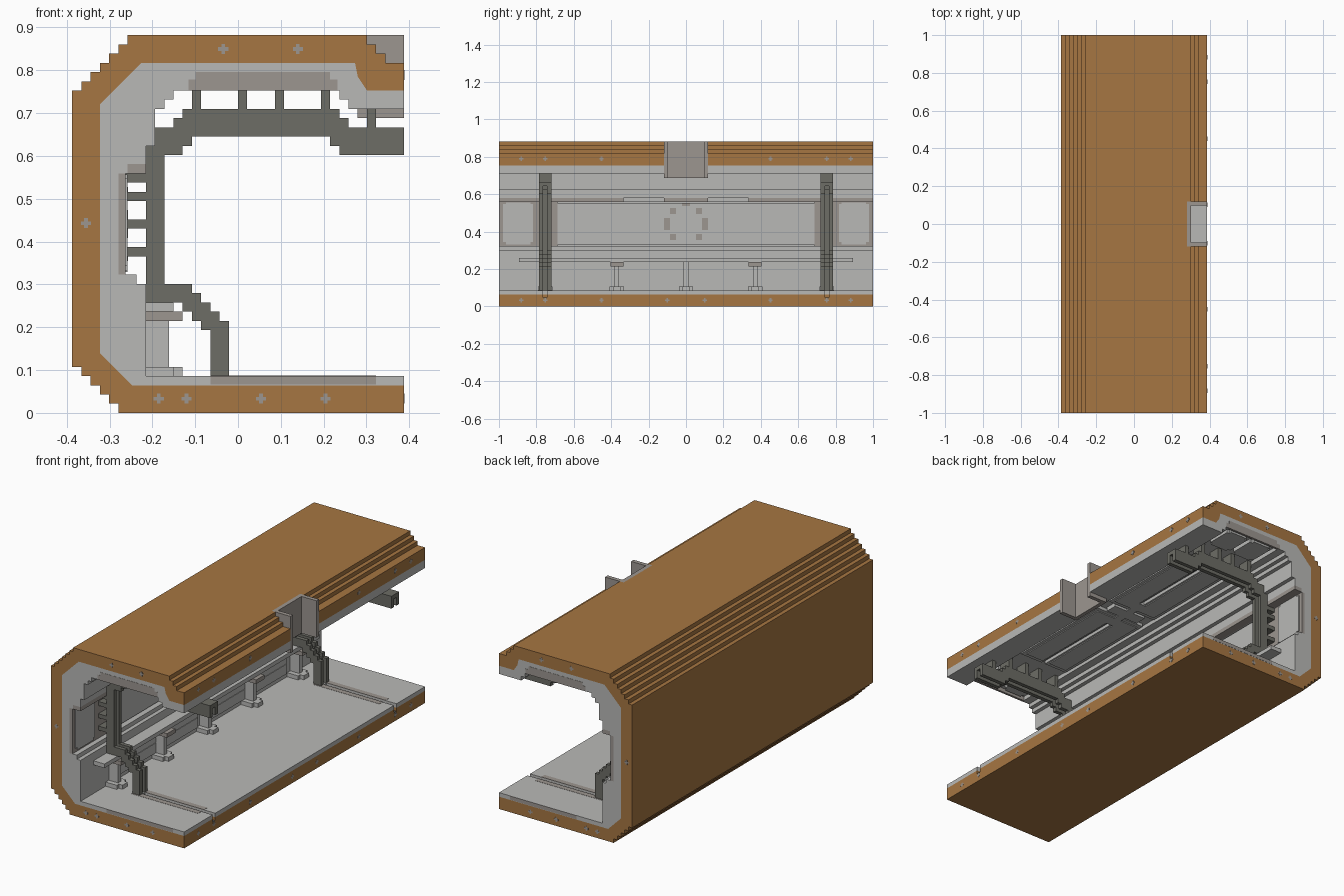
import bpy, bmesh
from mathutils import Vector

if "Cube" in bpy.data.objects:
    bpy.data.objects.remove(bpy.data.objects["Cube"], do_unlink=True)

U = 2 / 93      # one grid step; all sizes below are in steps
L = 46.5        # half length


def material(name, rgb):
    m = bpy.data.materials.new(name)
    m.use_nodes = True
    m.diffuse_color = (*rgb, 1)
    m.node_tree.nodes["Principled BSDF"].inputs["Base Color"].default_value = (*rgb, 1)
    return m


ORANGE = material("ochre orange", (0.38, 0.18, 0.054))
LIGHT = material("light grey", (0.485, 0.485, 0.47))
WARM = material("warm grey", (0.335, 0.305, 0.28))
DARK = material("dark grey", (0.153, 0.153, 0.133))


def finish(name, bm, mat):
    bmesh.ops.recalc_face_normals(bm, faces=bm.faces)
    bmesh.ops.scale(bm, vec=(U, U, U), verts=bm.verts)
    me = bpy.data.meshes.new(name)
    bm.to_mesh(me)
    bm.free()
    if mat:
        me.materials.append(mat)
    ob = bpy.data.objects.new(name, me)
    bpy.context.collection.objects.link(ob)
    return ob


def boxes(name, spans, mat):
    """One object from boxes given as (x0, x1, y0, y1, z0, z1)."""
    bm = bmesh.new()
    for x0, x1, y0, y1, z0, z1 in spans:
        vs = bmesh.ops.create_cube(bm, size=1)["verts"]
        for v in vs:
            v.co = Vector(((x0 + x1) / 2 + v.co.x * (x1 - x0),
                           (y0 + y1) / 2 + v.co.y * (y1 - y0),
                           (z0 + z1) / 2 + v.co.z * (z1 - z0)))
    return finish(name, bm, mat)


def extrude(name, pts, y_ranges, mat):
    """Extrude an x-z profile along y."""
    bm = bmesh.new()
    for y0, y1 in y_ranges:
        f = bm.faces.new([bm.verts.new((x, y0, z)) for x, z in pts])
        r = bmesh.ops.extrude_face_region(bm, geom=[f])
        vs = [g for g in r["geom"] if isinstance(g, bmesh.types.BMVert)]
        bmesh.ops.translate(bm, vec=(0, y1 - y0, 0), verts=vs)
    return finish(name, bm, mat)


def cut(ob, cutter):
    mod = ob.modifiers.new("cut", "BOOLEAN")
    mod.operation = "DIFFERENCE"
    mod.solver = "EXACT"
    mod.object = cutter
    bpy.context.view_layer.update()
    dg = bpy.context.evaluated_depsgraph_get()
    me = bpy.data.meshes.new_from_object(ob.evaluated_get(dg))
    ob.modifiers.clear()
    ob.data = me


def both(spans):
    """Mirror boxes to the other half along y."""
    return list(spans) + [(a, b, -d, -c, e, f) for a, b, c, d, e, f in spans]


def stairs(x, z, dx, dz, n, x_first):
    """Points of n unit steps starting at (x, z)."""
    pts = [(x, z)]
    for _ in range(n):
        for ax in ((True, False) if x_first else (False, True)):
            x, z = (x + dx, z) if ax else (x, z + dz)
            pts.append((x, z))
    return pts


# Outer shell and inner lining, meeting along a shared seam
seam = [(18, 3), (-11.5, 3), (-15, 6.5), (-15, 33.5), (-10.5, 38),
        (12.7, 38), (13, 36.5), (14, 35), (18, 35)]
outer = (stairs(14, 41, 1, -1, 2, False) + [(16, 38), (18, 38)])[::-1]
outer = ([(18, 38), (16, 38)] + stairs(16, 39, -1, 1, 2, True)
         + stairs(-12, 41, -1, -1, 6, False)
         + stairs(-18, 5, 1, -1, 5, True) + [(18, 0)])
inner = [(18, 33), (12, 33), (12, 34), (11, 34), (11, 35), (10, 35), (10, 36),
         (-5, 36), (-5, 35), (-7, 35), (-7, 34), (-8, 34), (-8, 33), (-9, 33),
         (-9, 29), (-10, 29), (-10, 27), (-12, 27), (-12, 26), (-13, 26),
         (-13, 15), (-11, 15), (-11, 14), (-10, 14), (-10, 4), (18, 4)]
shell = extrude("outer_shell", outer + seam, [(-L, L)], ORANGE)
lining = extrude("inner_lining", seam + inner, [(-L, L)], LIGHT)

# Openings: roof port and two floor channels
cutter = boxes("cutter", [(13, 20, -5.5, 5.5, 30, 43)]
               + both([(-1, 20, 34.5, 35.5, 2, 6)]), None)
cutter.hide_render = True
for part in (shell, lining):
    cut(part, cutter)
bpy.data.objects.remove(cutter, do_unlink=True)

# Three sided port housing in the roof edge
boxes("roof_port_housing", [(13, 14, -5.5, 5.5, 32, 41)]
      + both([(14, 18, 4.5, 5.5, 32, 41)]), WARM)

# Frame ribs: two side plates with a thinner web between
wall_side = [(18, 31), (12, 31), (12, 32), (11, 32), (11, 33), (-6, 33), (-6, 32),
             (-7, 32), (-7, 31), (-9, 31), (-9, 29), (-10, 29), (-10, 12),
             (-6, 12), (-6, 11), (-5, 11), (-5, 10), (-4, 10), (-4, 9), (-3, 9), (-3, 4)]
room_side = [(-1, 4)] + stairs(-1, 10, -1, 1, 4, True) + [
    (-8, 14), (-8, 28), (-6, 28), (-6, 29), (-5, 29), (-5, 30),
    (10, 30), (10, 29), (11, 29), (11, 28), (18, 28)]
web_side = [(-2, 4), (-2, 10), (-3, 10), (-3, 11), (-4, 11), (-4, 12), (-5, 12),
            (-5, 13), (-9, 13), (-9, 29), (-7, 29), (-7, 30), (-6, 30), (-6, 31),
            (11, 31), (11, 30), (18, 30)]
for label, s in (("front", -35), ("back", 35)):
    extrude(label + "_rib_plates", wall_side + room_side,
            [(s - 1.5, s - 0.5), (s + 0.5, s + 1.5)], DARK)
    extrude(label + "_rib_web", wall_side + web_side, [(s - 0.5, s + 0.5)], DARK)
    # Struts from the rib to the wall and ceiling
    struts = [(-13, -10, s - 1.5, s + 1.5, z, z + 1) for z in (17, 20, 23, 25)]
    struts += [(x, x + 1, s - 1.5, s + 1.5, 33, 36) for x in (-5, 0, 4, 9)]
    struts += [(14, 15, s - 1.5, s + 1.5, 31, 33)]
    boxes(label + "_rib_struts", struts, DARK)
    boxes(label + "_floor_channel", [(-1, 17.9, s - 0.5, s + 0.5, 2, 2.2)], DARK)

# Wall panels: warm backing at the ends, light panels on top
boxes("wall_backing", both([(-13, -12.2, 32, L, 15, 26)]), WARM)
boxes("wall_panels", [(-13, -12, -32, 32, 15.3, 25.7)]
      + both([(-12.4, -12, 38, 45.5, 16, 25.5),
              (-12.4, -12, 38.7, 44.8, 15.4, 25.9)]), LIGHT)
boxes("wall_panel_marks", both([(-12.1, -11.95, 4, 5.5, 19, 22),
                                (-12.1, -11.95, 2.5, 4, 23, 24.5),
                                (-12.1, -11.95, 2.5, 4, 16.5, 18),
                                (-12.1, -11.95, -1, 1, 25, 25.7)]), WARM)

# Ledge lip above the wall panels, in broken lengths
boxes("wall_ledge", both([(-12, -10, 15.5, L, 26, 27)])
      + [(-12, -10, -5.5, 5.5, 26, 27)], WARM)

# Ceiling panels
boxes("ceiling_panels", both([
    (-4.3, 2, 2, 30, 35.2, 36), (3, 9.3, 2, 30, 35.2, 36),
    (-3.5, 1.5, 3, 29, 35, 36), (3.5, 8.5, 3, 29, 35, 36),
    (-4, 2, 38.5, 44.5, 35.1, 36), (-3.3, 1.3, 37.8, 45.2, 35.1, 36),
    (3, 9, 38.5, 44.5, 35.1, 36), (3.7, 8.3, 37.8, 45.2, 35.1, 36)])
    + [(-2, 7, -1.5, 1.5, 35, 36), (1.5, 3.5, -6, 6, 35, 36)], LIGHT)
boxes("ceiling_end_trim", both([(-5, 10, 46, L, 35, 36),
                                (-5.4, 10.8, L - 0.1, L + 0.05, 35, 36.2),
                                (-4.6, 10, L - 0.1, L + 0.05, 36.2, 37)]), WARM)

# Wear strips beside the floor channels and on the floor ends
boxes("floor_wear_strips", both([(-3, 15, 35.5, 36.8, 3.95, 4.05),
                                 (-3, 15, 33.2, 34.5, 3.95, 4.05),
                                 (-3, 15, L - 0.1, L + 0.05, 3.1, 4)]), WARM)

# Low side rail on posts
post_y = [-35, -17.2, 0, 17.2, 35]
boxes("side_rail", [(-10, -7, -41.5, 41.5, 11, 12)], LIGHT)
boxes("rail_posts", [(-10, -7.5, y - 0.6, y + 0.6, 5, 11) for y in post_y], LIGHT)
boxes("post_bases", [b for y in post_y for b in
                     ((-10, -6, y - 1, y + 1, 4, 5),
                      (-10, -7, y - 1.8, y + 1.8, 4, 5))], LIGHT)
boxes("post_caps", [(-10, -6, y - 1.6, y + 1.6, 10, 11)
                    for y in post_y if y], WARM)
boxes("lower_wall_plates", both([(-10, -9.7, 1.5, 32.5, 5, 7.4),
                                 (-10, -9.7, 1.5, 32.5, 7.5, 10)]), LIGHT)

# Small cross shaped fixings on the end faces and edge faces of the shell
ends = [(-1.6, 39.5), (6.5, 39.5), (-16.5, 20.6), (-8.6, 1.55),
        (-5.6, 1.55), (2.5, 1.55), (9.5, 1.55)]
marks = []
for x, z in ends:
    for a, b in ((0.55, 0.2), (0.2, 0.55)):
        marks += both([(x - a, x + a, L - 0.1, L + 0.05, z - b, z + b)])
for y, z in [(y, 36.7) for y in (21, 35, 41)] + [(y, 1.55) for y in (4.7, 21, 35, 41)]:
    for a, b in ((0.55, 0.2), (0.2, 0.55)):
        marks += both([(17.9, 18.05, y - a, y + a, z - b, z + b)])
boxes("cross_fixings", marks, WARM)
